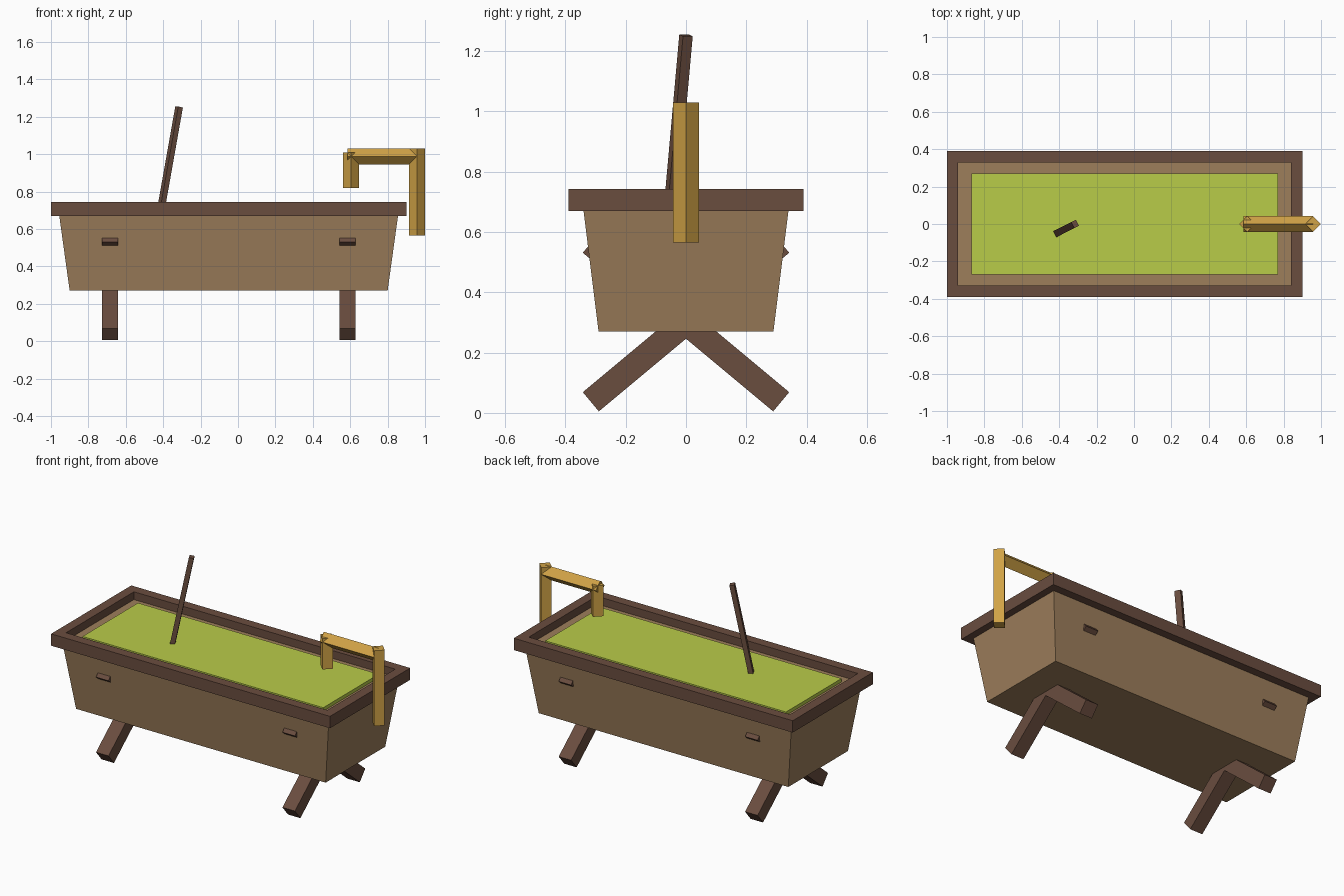
import bpy, bmesh
from math import radians, atan2
from mathutils import Matrix, Vector

cube = bpy.data.objects.get("Cube")
if cube:
    bpy.data.objects.remove(cube, do_unlink=True)


def material(name, rgb):
    lin = [((c / 255 + 0.055) / 1.055) ** 2.4 for c in rgb] + [1.0]
    m = bpy.data.materials.new(name)
    m.use_nodes = True
    m.diffuse_color = lin
    m.node_tree.nodes["Principled BSDF"].inputs["Base Color"].default_value = lin
    return m


dark_wood = material("dark wood", (106, 77, 63))
light_wood = material("light wood", (157, 126, 91))
golden_wood = material("golden wood", (208, 162, 70))
green = material("green liquid", (185, 204, 73))


def finish(name, bm, mat):
    bmesh.ops.recalc_face_normals(bm, faces=bm.faces)
    mesh = bpy.data.meshes.new(name)
    bm.to_mesh(mesh)
    bm.free()
    mesh.materials.append(mat)
    obj = bpy.data.objects.new(name, mesh)
    bpy.context.collection.objects.link(obj)
    return obj


def box(name, size, centre, mat, rotation=Matrix()):
    bm = bmesh.new()
    bmesh.ops.create_cube(bm, size=1)
    bm.transform(Matrix.Translation(centre) @ rotation @ Matrix.Diagonal((*size, 1)))
    return finish(name, bm, mat)


def loft(name, rings, mat, closed=False):
    """Join rectangles (half x, half y, z) centred on the tub axis."""
    bm = bmesh.new()
    loops = [[bm.verts.new((TUB_X + sx * hx, sy * hy, z))
              for sx, sy in ((-1, -1), (1, -1), (1, 1), (-1, 1))] for hx, hy, z in rings]
    pairs = list(zip(loops, loops[1:]))
    if closed:
        pairs.append((loops[-1], loops[0]))
    else:
        bm.faces.new(loops[0])
        bm.faces.new(loops[-1])
    for a, b in pairs:
        for i in range(4):
            j = (i + 1) % 4
            bm.faces.new((a[i], a[j], b[j], b[i]))
    return finish(name, bm, mat)


TUB_X = -0.05

# Tapered tub, rim frame and liquid slab
loft("tub", [(0.85, 0.29, 0.27), (0.909, 0.343, 0.695)], light_wood)
loft("rim", [(0.95, 0.39, 0.67), (0.95, 0.39, 0.743),
             (0.89, 0.33, 0.743), (0.89, 0.33, 0.67)], dark_wood, closed=True)
loft("liquid", [(0.82, 0.27, 0.68), (0.82, 0.27, 0.716)], green)

# Crossed legs whose upper ends poke through the tub sides
for end, x in (("right", -0.635), ("left", 0.635)):
    for tilt, side in ((1, "front"), (-1, "back")):
        box(f"{end}_{side}_leg", (0.085, 0.822, 0.083), (TUB_X + x, 0, 0.30),
            dark_wood, Matrix.Rotation(radians(39.8 * tilt), 4, "X"))

# Spout made of square beams turned on edge
BEAM = 0.06
turn_z = Matrix.Rotation(radians(45), 4, "Z")
turn_x = Matrix.Rotation(radians(45), 4, "X")
box("spout_post", (BEAM, BEAM, 0.464), (0.957, 0, 0.797), golden_wood, turn_z)
box("spout_arm", (0.372, BEAM, BEAM), (0.771, 0, 0.988), golden_wood, turn_x)
box("spout_drop", (BEAM, BEAM, 0.19), (0.605, 0, 0.915), golden_wood, turn_z)

# Leaning stirring stick
foot, tip = Vector((-0.42, -0.053, 0.66)), Vector((-0.315, 0, 1.252))
lean = tip - foot
pole_rot = lean.to_track_quat("Z", "Y").to_matrix().to_4x4()
heading = pole_rot.inverted() @ Vector((lean.x, lean.y, 0))
pole_rot = pole_rot @ Matrix.Rotation(atan2(heading.y, heading.x), 4, "Z")
box("stirring_stick", (0.028, 0.036, lean.length), (foot + tip) / 2, dark_wood, pole_rot)
